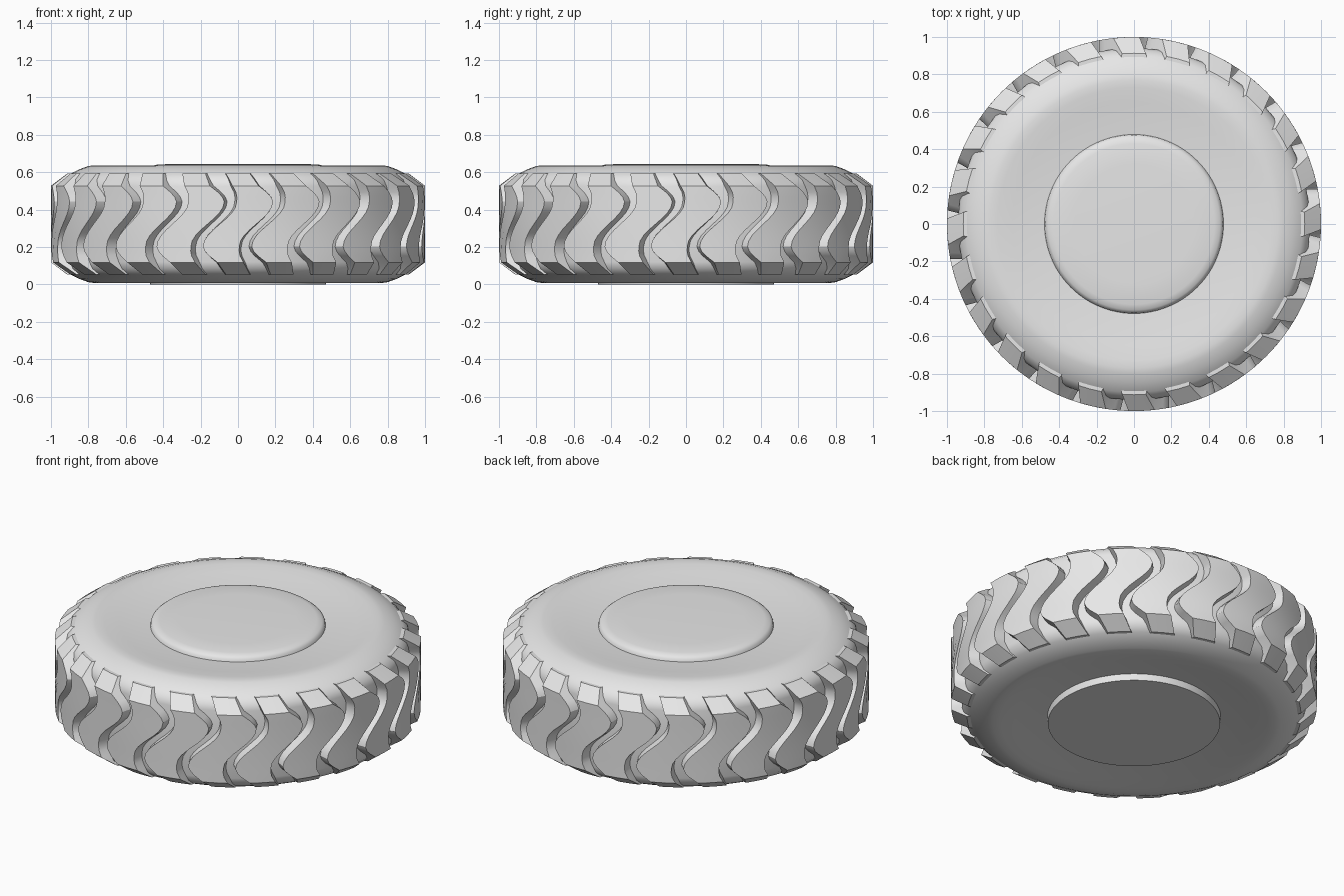
import bpy, bmesh, math

if "Cube" in bpy.data.objects:
    bpy.data.objects.remove(bpy.data.objects["Cube"], do_unlink=True)

MID = 0.3225          # mid-height of the tyre
LUGS = 24

rubber = bpy.data.materials.new("grey_rubber")
rubber.use_nodes = True
rubber.diffuse_color = (0.8, 0.8, 0.8, 1)
for node in rubber.node_tree.nodes:
    if node.type == 'BSDF_PRINCIPLED':
        node.inputs["Base Color"].default_value = rubber.diffuse_color


def finish(bm, name, angle):
    bmesh.ops.remove_doubles(bm, verts=bm.verts, dist=1e-5)
    bmesh.ops.recalc_face_normals(bm, faces=bm.faces)
    mesh = bpy.data.meshes.new(name)
    bm.to_mesh(mesh)
    bm.free()
    mesh.materials.append(rubber)
    obj = bpy.data.objects.new(name, mesh)
    bpy.context.collection.objects.link(obj)
    bpy.ops.object.select_all(action='DESELECT')
    obj.select_set(True)
    bpy.context.view_layer.objects.active = obj
    bpy.ops.object.shade_smooth_by_angle(angle=math.radians(angle))
    return obj


def lathe(name, profile, angle, steps=96):
    bm = bmesh.new()
    verts = [bm.verts.new((r, 0, z)) for r, z in profile]
    edges = [bm.edges.new(pair) for pair in zip(verts, verts[1:])]
    bmesh.ops.spin(bm, geom=verts + edges, cent=(0, 0, 0), axis=(0, 0, 1),
                   angle=math.tau, steps=steps, use_merge=False)
    return finish(bm, name, angle)


def polar(bm, radius, degrees, z):
    a = math.radians(degrees)
    return bm.verts.new((radius * math.sin(a), -radius * math.cos(a), z))


# Tyre body: dished sidewalls, rounded shoulders, flat groove floor
lower = [(0.46, 0.04), (0.50, 0.036), (0.56, 0.031), (0.65, 0.02), (0.73, 0.01),
         (0.77, 0.008), (0.80, 0.012), (0.85, 0.03), (0.90, 0.056),
         (0.93, 0.085), (0.94, 0.12)]
upper = [(r, 2 * MID - z) for r, z in reversed(lower)]
lathe("tyre_body", lower + upper, 40)

# Centre discs closing both sides
lathe("lower_hub_disc", [(0, 0), (0.47, 0), (0.475, 0.05)], 30)
lathe("upper_hub_disc", [(0, 0.645), (0.32, 0.645), (0.43, 0.641),
                         (0.46, 0.634), (0.475, 0.622), (0.48, 0.60)], 45)

# Tread lugs: S-shaped bars with chamfered ends
levels = [-0.27, -0.205, -0.17, -0.145, -0.12, -0.09, -0.06, -0.03, 0]
levels += [-h for h in reversed(levels[:-1])]


def lug_section(bm, h, base):
    end = abs(h) > 0.25
    sway = 5.2 * math.sin(math.pi * h / 0.24) if not end else 0
    half = 5.6 - 1.6 * min(1, max(0, (abs(h) - 0.13) / 0.075))
    outer, root = (0.913, 0.87) if end else (1.0, 0.92)
    shape = [(root, -half - 0.9), (outer, -half), (outer, 0),
             (outer, half), (root, half + 0.9)]
    return [polar(bm, r, base + sway + t, MID + h) for r, t in shape]


bm = bmesh.new()
for i in range(LUGS):
    rows = [lug_section(bm, h, i * 360 / LUGS) for h in levels]
    for a, b in zip(rows, rows[1:]):
        for k in range(5):
            n = (k + 1) % 5
            bm.faces.new((a[k], a[n], b[n], b[k]))
    bm.faces.new(rows[0])
    bm.faces.new(rows[-1])
finish(bm, "tread_lugs", 30)
